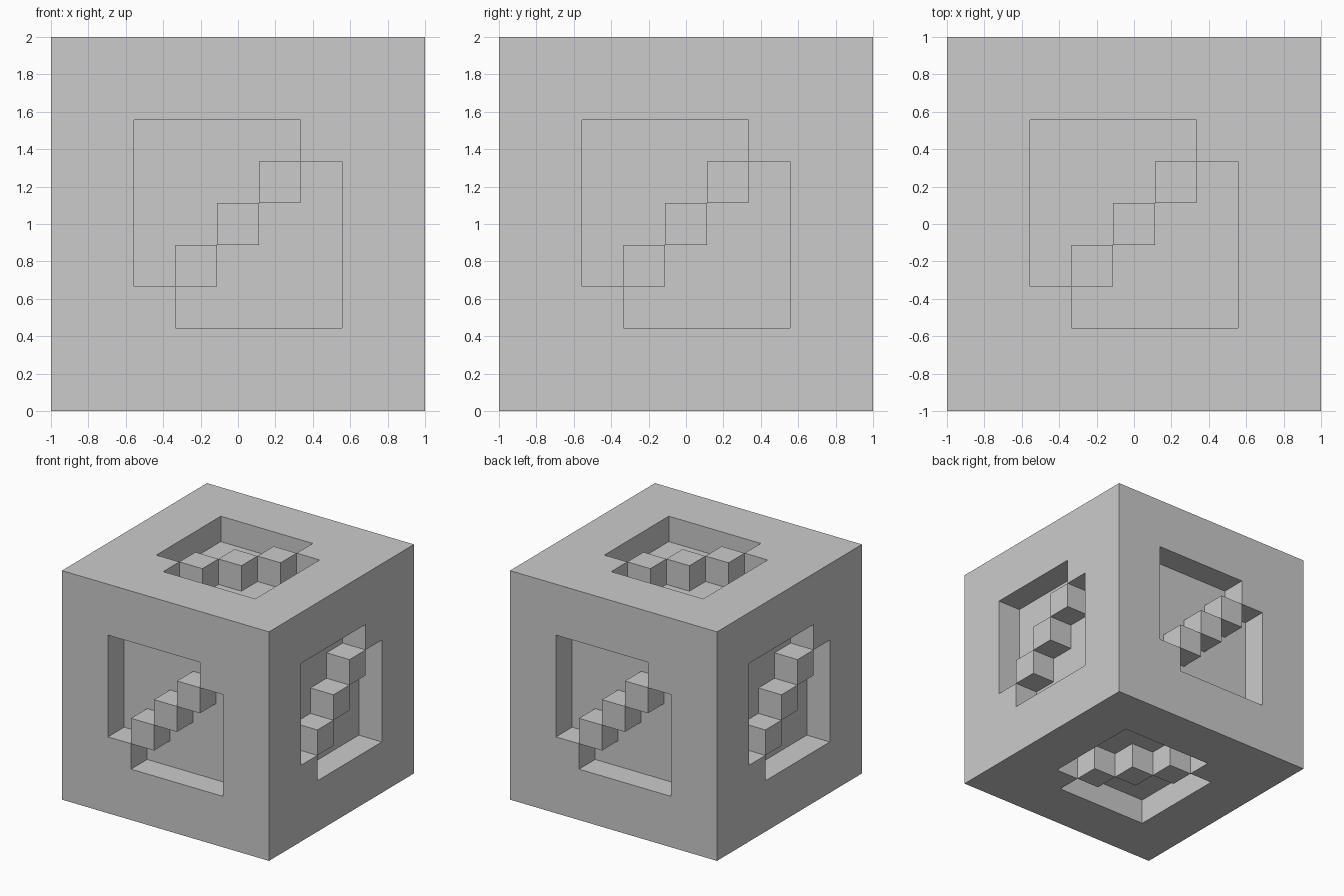
import bpy, bmesh
from math import radians
from mathutils import Matrix, Vector

if "Cube" in bpy.data.objects:
    bpy.data.objects.remove(bpy.data.objects["Cube"])

N = 9               # cells along each cube edge
C = 2 / N           # cell size, also the recess depth


def height(i, j):
    """Recessed 5x5 field with its diagonal cells left standing flush."""
    sunk = 2 <= i <= 6 and 2 <= j <= 6 and i != j
    return 1 - C if sunk else 1.0


def add_panel(bm, rot):
    """One cube side: cell faces plus step walls, turned into place by rot."""
    def quad(*pts):
        bm.faces.new([bm.verts.new(rot @ Vector(p)) for p in pts])

    for i in range(N):
        for j in range(N):
            x, y, h = -1 + C * (i + .5), -1 + C * (j + .5), height(i, j)
            r = C / 2
            quad((x - r, y - r, h), (x + r, y - r, h), (x + r, y + r, h), (x - r, y + r, h))
            for dx, dy in ((1, 0), (-1, 0), (0, 1), (0, -1)):
                if not (0 <= i + dx < N and 0 <= j + dy < N):
                    continue
                low = height(i + dx, j + dy)
                if low < h:
                    mx, my = x + dx * r, y + dy * r
                    a = (mx + dy * r, my - dx * r)
                    b = (mx - dy * r, my + dx * r)
                    quad((*a, low), (*b, low), (*b, h), (*a, h))


def turn(deg, axis):
    return Matrix.Rotation(radians(deg), 3, axis)


# top, bottom and the four sides all share the same relief
bm = bmesh.new()
add_panel(bm, Matrix.Identity(3))
add_panel(bm, turn(180, 'X'))
for k in range(4):
    add_panel(bm, turn(90 * k, 'Z') @ turn(90, 'X'))
bmesh.ops.remove_doubles(bm, verts=bm.verts[:], dist=1e-4)
bmesh.ops.translate(bm, verts=bm.verts[:], vec=(0, 0, 1))

mesh = bpy.data.meshes.new("carved_cube")
bm.to_mesh(mesh)
bm.free()
bpy.context.collection.objects.link(bpy.data.objects.new("carved_cube", mesh))
